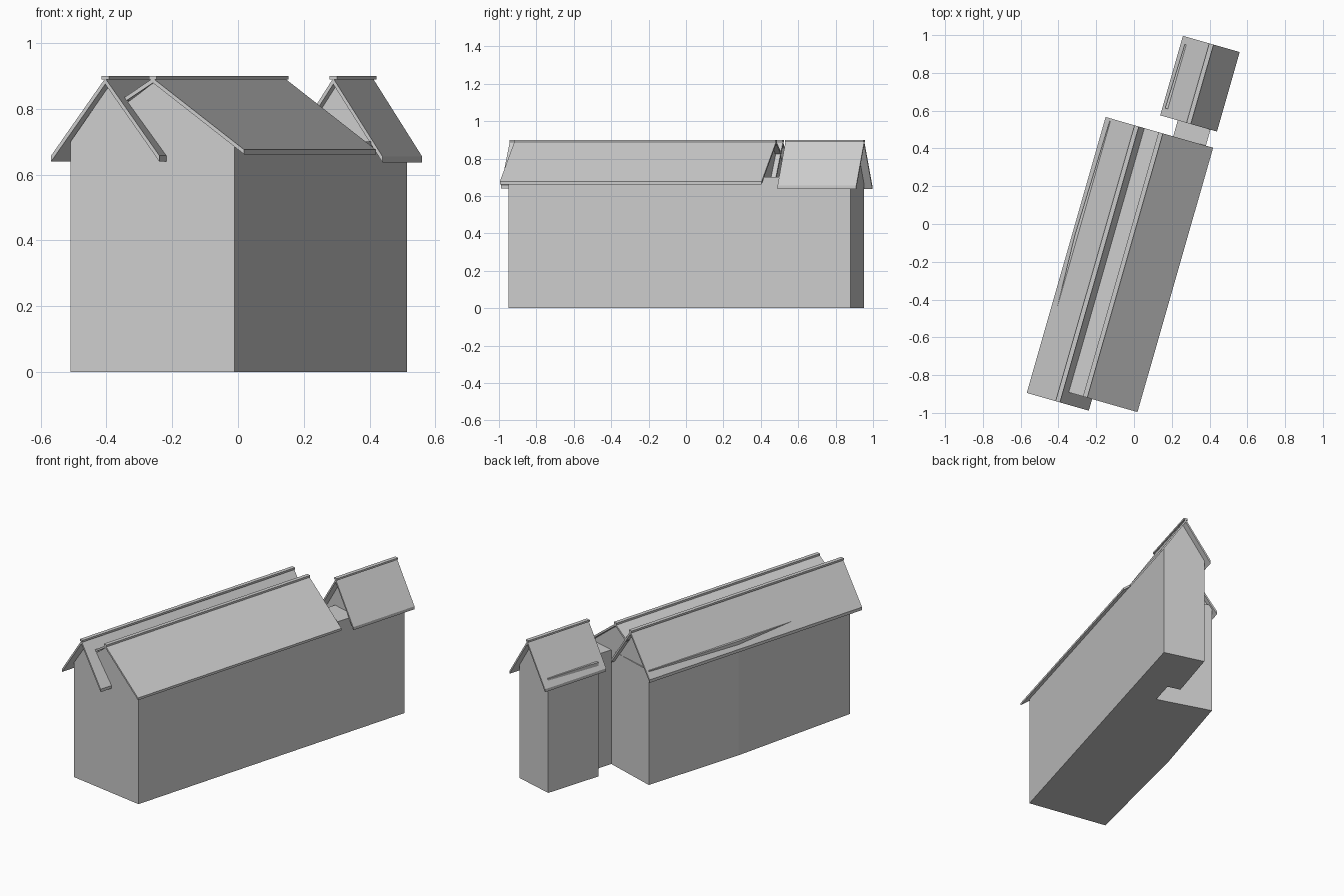
import bpy, bmesh
from mathutils import Vector

if "Cube" in bpy.data.objects:
    bpy.data.objects.remove(bpy.data.objects["Cube"])

# Local axes: u runs across the house, v along its length
U, V = Vector((0.961, -0.275, 0)), Vector((0.275, 0.961, 0))
ORIGIN = Vector((-0.01, -0.95, 0))


def place(u, v, z):
    return ORIGIN + U * u + V * v + Vector((0, 0, z))


def solid(name, start, end):
    """Join two matching outlines into a closed solid."""
    bm = bmesh.new()
    a = [bm.verts.new(p) for p in start]
    b = [bm.verts.new(p) for p in end]
    bm.faces.new(a)
    bm.faces.new(b)
    for i in range(len(a)):
        j = (i + 1) % len(a)
        bm.faces.new((a[i], a[j], b[j], b[i]))
    bmesh.ops.recalc_face_normals(bm, faces=bm.faces)
    mesh = bpy.data.meshes.new(name)
    bm.to_mesh(mesh)
    bm.free()
    obj = bpy.data.objects.new(name, mesh)
    bpy.context.collection.objects.link(obj)


def extrude(name, profile, v0, v1, skew=0.0):
    """Run a (u, z) profile along the house; skew tilts the front end."""
    solid(name, [place(u, v0 + skew * u, z) for u, z in profile],
          [place(u, v1, z) for u, z in profile])


def roof(name, left, ridge, right, drop, v0, v1):
    """Thin folded roof sheet with a flat ridge cap."""
    outer = [left, ridge, right]
    extrude(name, outer + [(u, z - drop) for u, z in reversed(outer)], v0, v1)
    u, w = ridge[0], 0.012
    extrude(name + "_ridge_cap",
            [(u - w, 0.889), (u + w, 0.889), (u + w, 0.9), (u - w, 0.9)], v0, v1)


# Walls: main block, narrow neck and rear wing in one footprint
footprint = [(0, 0), (0, 1.905), (-0.255, 1.905), (-0.262, 1.552), (-0.18, 1.552),
             (-0.18, 1.393), (-0.526, 1.405), (-0.537, 0.772), (-0.504, -0.054)]
solid("walls", [place(u, v, 0) for u, v in footprint],
      [place(u, v, 0.7) for u, v in footprint])

# Gable infills below the roofs
extrude("left_gable", [(-0.504, 0.68), (-0.504, 0.7), (-0.381, 0.876),
                       (-0.26, 0.7), (-0.26, 0.68)], 0, 1.395, 0.107)
extrude("right_gable", [(-0.335, 0.68), (-0.335, 0.815), (-0.2485, 0.88),
                        (0, 0.69), (0, 0.68)], 0, 1.393, 0.107)
extrude("wing_gable", [(-0.258, 0.68), (-0.12, 0.876), (0, 0.69), (0, 0.68)],
        1.552, 1.905)

# Roofs
roof("left_roof", (-0.552, 0.658), (-0.381, 0.893), (-0.21, 0.658), 0.018, -0.10, 1.42)
roof("right_roof", (-0.343, 0.832), (-0.2485, 0.893), (0.04, 0.676), 0.014, -0.036, 1.42)
roof("wing_roof", (-0.277, 0.655), (-0.12, 0.893), (0.036, 0.655), 0.018, 1.508, 1.946)
